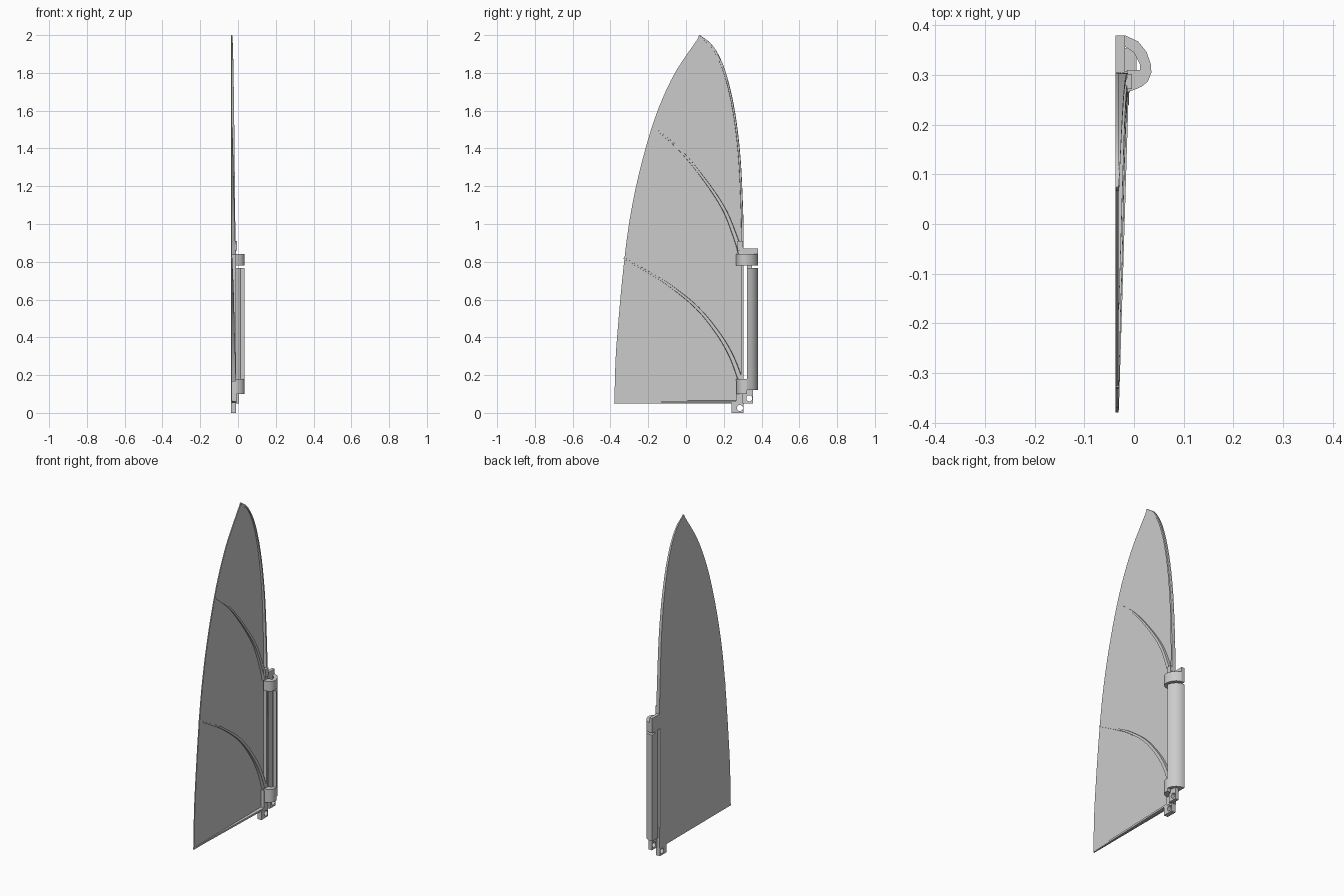
import bpy, bmesh, math
from mathutils import Matrix, Vector

if "Cube" in bpy.data.objects:
    bpy.data.objects.remove(bpy.data.objects["Cube"])

grey = bpy.data.materials.new("plain_grey")
grey.use_nodes = True
grey.diffuse_color = (0.6, 0.6, 0.6, 1)
grey.node_tree.nodes["Principled BSDF"].inputs["Base Color"].default_value = (0.6, 0.6, 0.6, 1)

BACK = -0.037                       # flat back face of the fin
SIDE = Matrix(((0, 0, 1, 0), (1, 0, 0, 0), (0, 1, 0, 0), (0, 0, 0, 1)))
FLAT = Matrix.Identity(4)


def spline(points, steps=8):
    """Smooth path through a few points."""
    p = [Vector(q) for q in points]
    p = [2 * p[0] - p[1]] + p + [2 * p[-1] - p[-2]]
    out = []
    for a, b, c, d in zip(p, p[1:], p[2:], p[3:]):
        for i in range(steps):
            t = i / steps
            out.append(0.5 * (2 * b + (c - a) * t + (2 * a - 5 * b + 4 * c - d) * t * t
                              + (3 * b - a - 3 * c + d) * t ** 3))
    return out + [p[-2]]


def finish(obj):
    obj.data.materials.append(grey)
    bpy.ops.object.select_all(action='DESELECT')
    obj.select_set(True)
    bpy.context.view_layer.objects.active = obj
    if obj.type == 'CURVE':
        bpy.ops.object.convert(target='MESH')
    bpy.ops.object.shade_smooth_by_angle(angle=math.radians(30))


def prism(name, loops, lo, hi, frame):
    """Extrude a flat outline, with optional hole loops, from lo to hi."""
    cu = bpy.data.curves.new(name, 'CURVE')
    cu.dimensions = '2D'
    cu.fill_mode = 'BOTH'
    cu.extrude = (hi - lo) / 2
    for loop in loops:
        s = cu.splines.new('POLY')
        s.points.add(len(loop) - 1)
        for pt, q in zip(s.points, loop):
            pt.co = (q[0], q[1], 0, 1)
        s.use_cyclic_u = True
    obj = bpy.data.objects.new(name, cu)
    bpy.context.collection.objects.link(obj)
    obj.matrix_world = frame @ Matrix.Translation((0, 0, (lo + hi) / 2))
    finish(obj)


def rect(a0, b0, a1, b1):
    return [(a0, b0), (a1, b0), (a1, b1), (a0, b1)]


def circle(a, b, r, n=24):
    return [(a + r * math.cos(i * math.tau / n), b + r * math.sin(i * math.tau / n))
            for i in range(n)]


def rib(name, path, width, height):
    """Tapered ridge on the fin: path in y-z, (start, end) width and height."""
    bm = bmesh.new()
    rings = []
    for i, p in enumerate(path):
        t = i / (len(path) - 1)
        d = (path[min(i + 1, len(path) - 1)] - path[max(i - 1, 0)]).normalized()
        n = Vector((-d.y, d.x)) * (width[0] + (width[1] - width[0]) * t) / 2
        top = BACK + height[0] + (height[1] - height[0]) * t
        rings.append([bm.verts.new((x, p.x + k * n.x, p.y + k * n.y))
                      for x, k in ((BACK + 0.001, -1), (top, -0.8), (top, 0.8), (BACK + 0.001, 1))])
    for a, b in zip(rings, rings[1:]):
        for j in range(4):
            bm.faces.new((a[j], a[(j + 1) % 4], b[(j + 1) % 4], b[j]))
    bm.faces.new(rings[0])
    bm.faces.new(rings[-1])
    bmesh.ops.recalc_face_normals(bm, faces=bm.faces)
    me = bpy.data.meshes.new(name)
    bm.to_mesh(me)
    bm.free()
    obj = bpy.data.objects.new(name, me)
    bpy.context.collection.objects.link(obj)
    finish(obj)


# Thin fin blade
trailing = spline([(-0.38, 0.05), (-0.365, 0.4), (-0.302, 1.0), (-0.2, 1.45), (-0.08, 1.76), (0.075, 2.0)])
leading = spline([(0.075, 2.0), (0.145, 1.94), (0.205, 1.82), (0.255, 1.62), (0.288, 1.36), (0.303, 1.05), (0.305, 0.87)])
prism("fin_blade", [trailing + leading[1:] + [Vector((0.305, 0.05))]], BACK, BACK + 0.006, SIDE)

# Raised ridges on the blade
edge = [p - Vector((0.006, 0.004)) for p in leading]
rib("leading_edge_bead", edge, (0.01, 0.013), (0.007, 0.025))
rib("straight_spine", [Vector((0.298, 0.05)), Vector((0.298, 0.9))], (0.014, 0.014), (0.027, 0.025))
rib("upper_rib", spline([(0.29, 0.84), (0.265, 0.92), (0.2, 1.08), (0.09, 1.245), (-0.04, 1.4), (-0.17, 1.51)]),
    (0.028, 0.008), (0.026, 0.007))
rib("lower_rib", spline([(0.29, 0.17), (0.24, 0.3), (0.17, 0.42), (0.06, 0.555), (-0.08, 0.67), (-0.18, 0.733), (-0.33, 0.82)]),
    (0.028, 0.008), (0.026, 0.007))
rib("bottom_rib", [Vector((-0.375, 0.058)), Vector((0.29, 0.058))], (0.014, 0.014), (0.0065, 0.027))

# Hollow grip and the collars that hold it
outer = [(BACK, 0.38), (-0.018, 0.38), (0.008, 0.368), (0.025, 0.347), (0.034, 0.322)]
inner = [(0.012, 0.322), (0.0, 0.345), (-0.018, 0.357)]
nose = [(0.035, 0.305), (0.028, 0.287), (0.016, 0.277), (0.0, 0.27), (-0.014, 0.266), (-0.014, 0.31), (0.012, 0.31)]
prism("grip", [outer + inner + [(-0.018, 0.322), (BACK, 0.322)]], 0.12, 0.768, FLAT)
prism("upper_collar", [outer[1:] + nose + inner], 0.78, 0.84, FLAT)
prism("lower_collar", [outer[-1:] + nose + inner[:1]], 0.1, 0.18, FLAT)
prism("grip_neck", [rect(BACK, 0.322, -0.018, 0.35)], 0.76, 0.79, FLAT)
prism("collar_block", [rect(BACK, 0.303, -0.018, 0.38)], 0.78, 0.87, FLAT)
prism("spine_knob", [rect(0.272, 0.86, 0.302, 0.91)], BACK, -0.004, SIDE)

# Hinge tabs with pin holes
prism("root_block", [rect(0.265, 0.05, 0.308, 0.17)], BACK, -0.008, SIDE)
prism("lower_hinge_tab", [rect(0.24, 0, 0.305, 0.055), circle(0.285, 0.026, 0.016)], BACK, -0.01, SIDE)
prism("upper_hinge_tab", [rect(0.3, 0.05, 0.355, 0.13), circle(0.335, 0.077, 0.016)], -0.018, 0.005, SIDE)
